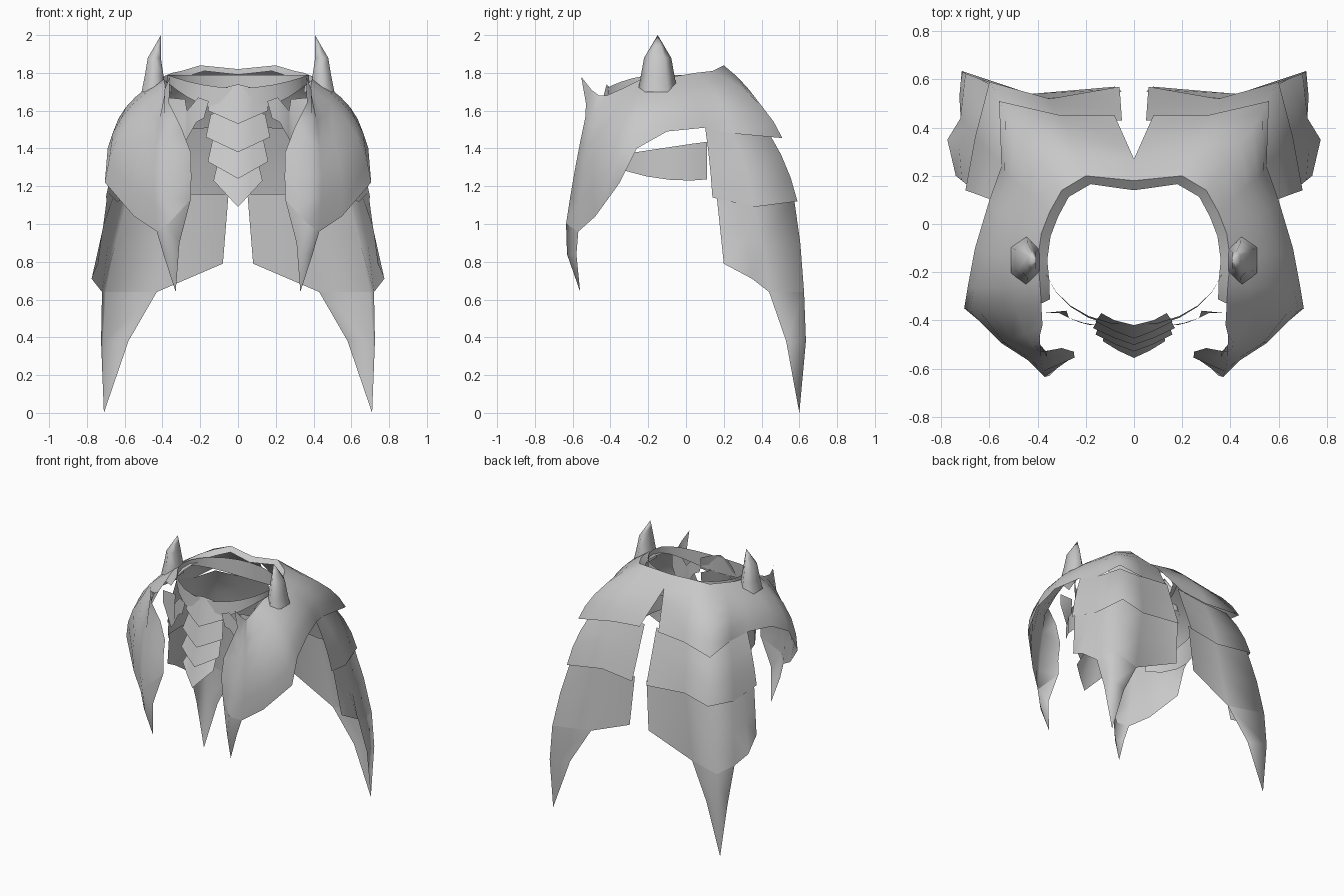
import bpy
import bmesh
from math import radians, cos, sin
from mathutils import Vector

default_cube = bpy.data.objects.get("Cube")
if default_cube:
    bpy.data.objects.remove(default_cube, do_unlink=True)

# Single plain metal colour
steel = bpy.data.materials.new("grey_steel")
steel.use_nodes = True
steel_colour = (0.58, 0.58, 0.58, 1.0)
steel.diffuse_color = steel_colour
steel.node_tree.nodes["Principled BSDF"].inputs["Base Color"].default_value = steel_colour

WAIST_CENTRE = Vector((0, -0.14, 0))


def outward(point, centre=WAIST_CENTRE):
    """Horizontal unit direction pointing away from the waist centre."""
    direction = Vector(point) - centre
    direction.z = 0
    return direction.normalized()


def loft(name, rows, closed=False, sharp_angle=110, centre=WAIST_CENTRE):
    """Sheet through rows of points on the left side, mirrored to the right."""
    bm = bmesh.new()
    grid = [[bm.verts.new(point) for point in row] for row in rows]
    columns = len(rows[0])
    for upper, lower in zip(grid, grid[1:]):
        for i in range(columns if closed else columns - 1):
            k = (i + 1) % columns
            bm.faces.new((upper[i], lower[i], lower[k], upper[k]))
    bmesh.ops.remove_doubles(bm, verts=bm.verts, dist=0.0005)
    bm.normal_update()

    # Turn the sheet so that its outer side is the front
    facing = sum(face.normal.dot(outward(face.calc_center_median(), centre))
                 * face.calc_area() for face in bm.faces)
    if facing < 0:
        bmesh.ops.reverse_faces(bm, faces=bm.faces)

    mesh = bpy.data.meshes.new(name)
    bm.to_mesh(mesh)
    bm.free()
    mesh.materials.append(steel)
    part = bpy.data.objects.new(name, mesh)
    bpy.context.collection.objects.link(part)

    bpy.ops.object.select_all(action="DESELECT")
    part.select_set(True)
    bpy.context.view_layer.objects.active = part
    bpy.ops.object.shade_smooth_by_angle(angle=radians(sharp_angle))

    mirror = part.modifiers.new("mirror", "MIRROR")
    mirror.use_axis[0] = True
    mirror.merge_threshold = 0.001


def draped(top, bottom, bulges, steps):
    """Rows running from top edge to bottom edge, pushed out in the middle."""
    rows = []
    for step in range(steps + 1):
        t = step / steps
        row = []
        for a, b, bulge in zip(top, bottom, bulges):
            a, b = Vector(a), Vector(b)
            push = outward((a + b) / 2) + Vector((0, 0, 0.4))
            row.append(a.lerp(b, t) + push * bulge * 4 * t * (1 - t))
        rows.append(row)
    return rows


# Hip plate: waist edge and hem, both from the centre back round to the front
waist_edge = [
    (0, .18, 1.82), (.2, .2, 1.84), (.3, .14, 1.81), (.35, .05, 1.8),
    (.385, -.04, 1.785), (.4, -.15, 1.77), (.39, -.25, 1.76), (.385, -.33, 1.72),
    (.38, -.42, 1.68), (.39, -.46, 1.68), (.39, -.5, 1.71), (.36, -.555, 1.78),
]
hip_hem = [
    (.08, .45, 1.5), (.3, .45, 1.48), (.56, .51, 1.455), (.55, .24, 1.48),
    (.6, .1, 1.51), (.66, -.1, 1.49), (.69, -.26, 1.4), (.705, -.35, 1.22),
    (.55, -.48, 1.04), (.43, -.57, .96), (.37, -.635, 1), (.25, -.55, 1.13),
]
hip_bulges = [0, .04, .06, .05, .04, .04, .05, .07, .07, .04, .01, 0]
hip_rows = draped(waist_edge, hip_hem, hip_bulges, 5)

# The hip plates meet above the back notch; the front edge curls in below its horn
notch_top = Vector((0, .27, 1.74))
front_curl = [(.365, -.53, 1.64), (.3, -.515, 1.51), (.25, -.53, 1.38), (.247, -.555, 1.25)]
for step, curl in enumerate(front_curl):
    hip_rows[step + 1][0] = notch_top.lerp(Vector(hip_hem[0]), step / 4)
    hip_rows[step + 1][-1] = Vector(curl)
loft("hip_plate", hip_rows)

# Rolled lip inside the waist edge
rim = [Vector(point) for point in waist_edge[:8]]
lip = [point - outward(point) * 0.04 - Vector((0, 0, 0.03)) for point in rim]
loft("waist_lip", [lip, rim])

# Claw that finishes the front of each hip plate
claw_tip = (.33, -.56, .64)
loft("hip_claw", [
    hip_hem[-3:],
    [(.395, -.58, .84), (.35, -.63, .84), (.31, -.59, .9)],
    [claw_tip] * 3,
])

# Upright spike on each hip, built from shrinking sections
spike_sections = [
    (.45, 1.7, .07, .105),
    (.444, 1.78, .058, .09),
    (.443, 1.88, .04, .072),
    (.425, 1.94, .02, .036),
    (.408, 2, 0, 0),
]
spike_rows = []
for x, z, half_width, half_depth in spike_sections:
    spike_rows.append([
        (x + half_width * cos(radians(angle)),
         -.15 + half_depth * sin(radians(angle)), z)
        for angle in range(30, 390, 60)
    ])
loft("hip_spike", spike_rows, closed=True, sharp_angle=180, centre=Vector((.43, -.15, 0)))

# Middle back skirt plate
middle_top = [(.05, .43, 1.52), (.3, .42, 1.5), (.5, .44, 1.48),
              (.54, .24, 1.49), (.59, .1, 1.52)]
middle_hem = [(.06, .57, 1.13), (.35, .52, 1.13), (.6, .59, 1.12),
              (.66, .36, 1.09), (.7, .14, 1.14)]
loft("middle_skirt_plate", draped(middle_top, middle_hem, [0, .01, .02, .02, .01], 3))

# Lower back skirt plate
lower_top = [(.05, .55, 1.16), (.34, .5, 1.16), (.58, .57, 1.15),
             (.64, .36, 1.12), (.66, .27, 1.14), (.69, .16, 1.17)]
lower_hem = [(.08, .57, .79), (.43, .54, .64), (.7, .625, .64),
             (.72, .44, .64), (.775, .35, .71), (.74, .2, .79)]
loft("lower_skirt_plate", draped(lower_top, lower_hem, [0, 0, .01, .01, .01, 0], 2))

# Long point hanging from the skirt corner
skirt_tip = (.71, .6, 0)
loft("skirt_point", [
    lower_hem[1:4],
    [(.58, .58, .38), (.715, .635, .38), (.725, .53, .38)],
    [skirt_tip] * 3,
])

# Oval waist band, deep at the front and shallow at the sides
band_top, band_bottom = [], []
for angle in range(0, 181, 15):
    lean = cos(radians(angle))
    front, back = max(lean, 0) ** 2, max(-lean, 0) ** 2
    x, y = .375 * sin(radians(angle)), -.14 - .28 * lean
    band_top.append((x, y, 1.79 - .07 * front))
    band_bottom.append((x, y - .01 * front, 1.75 - .16 * front - .09 * back))
loft("waist_band", [band_top, band_bottom])

# Overlapping chevron plates down the centre front
chevrons = [(1.74, 1.53, .16, .07), (1.62, 1.38, .17, .08),
            (1.48, 1.24, .16, .09), (1.35, 1.09, .13, .14)]
for number, (top, bottom, width, rise) in enumerate(chevrons):
    inner = -.42 - .015 * number
    outer = -.475 - .027 * number
    upper = [(0, inner, top), (width / 2, inner + .02, top - .02),
             (width * .85, inner + .05, top - .04)]
    lower = [(0, outer, bottom), (width / 2, outer + .03, bottom + rise / 2),
             (width, outer + .07, bottom + rise)]
    loft("front_chevron_" + "abcd"[number], [upper, lower])

# Notched strap tab between the chevrons and each hip plate
loft("front_tab", [
    [(.38, -.37, 1.67), (.28, -.36, 1.66), (.27, -.39, 1.6), (.21, -.41, 1.67), (.155, -.42, 1.65)],
    [(.38, -.37, 1.58), (.31, -.37, 1.4), (.27, -.39, 1.45), (.22, -.41, 1.54), (.18, -.42, 1.56)],
])

# Short curved band under each hip plate
strap_path = [(.37, -.32), (.44, -.21), (.47, -.08), (.47, .03), (.45, .11)]
strap_top = [(x, y, 1.42 + .15 * min(y, .1)) for x, y in strap_path]
strap_bottom = [(x, y, 1.23 + .5 * y * y) for x, y in strap_path]
loft("hip_strap", [strap_top, strap_bottom])
